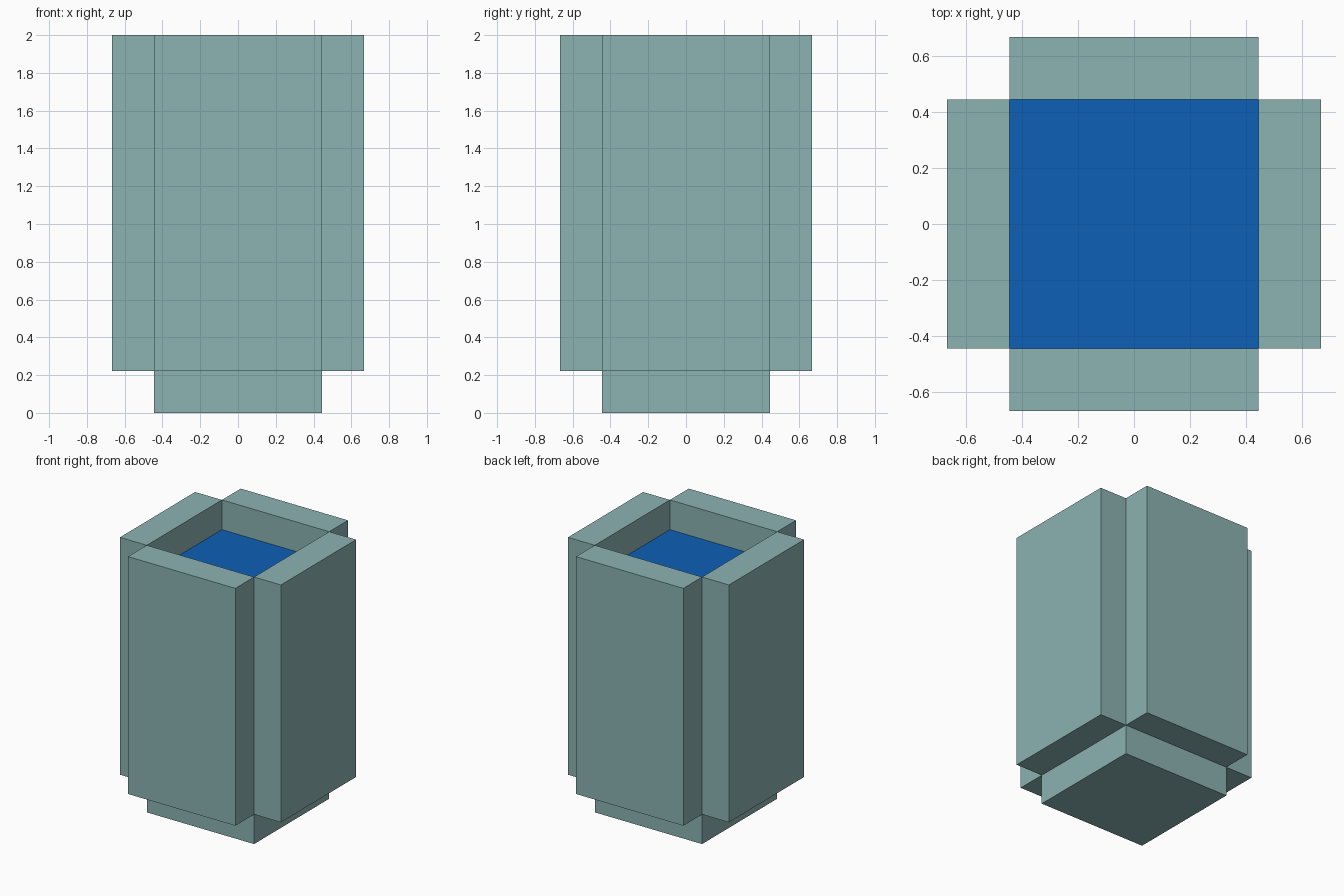
import bpy

if "Cube" in bpy.data.objects:
    bpy.data.objects.remove(bpy.data.objects["Cube"])

U = 2 / 9  # one block unit; the model is 9 units tall


def material(name, rgb):
    m = bpy.data.materials.new(name)
    m.diffuse_color = (*rgb, 1)
    m.use_nodes = True
    m.node_tree.nodes["Principled BSDF"].inputs["Base Color"].default_value = m.diffuse_color
    return m


teal = material("pale teal", (0.258, 0.451, 0.445))
blue = material("deep blue", (0.004, 0.115, 0.465))


def box(name, lo, hi, mat):
    """Box between two corners given in block units."""
    bpy.ops.mesh.primitive_cube_add(size=1)
    o = bpy.context.object
    o.name = name
    o.location = [(a + b) / 2 * U for a, b in zip(lo, hi)]
    o.scale = [(b - a) * U for a, b in zip(lo, hi)]
    bpy.ops.object.transform_apply(location=True, rotation=False, scale=True)
    o.data.materials.append(mat)
    return o


# Square base under the walls
box("base", (-2, -2, 0), (2, 2, 1), teal)

# Four wall slabs, meeting only along their inner corner edges
box("front_wall", (-2, -3, 1), (2, -2, 9), teal)
box("back_wall", (-2, 2, 1), (2, 3, 9), teal)
box("left_wall", (-3, -2, 1), (-2, 2, 9), teal)
box("right_wall", (2, -2, 1), (3, 2, 9), teal)

# Liquid surface one unit below the rim
bpy.ops.mesh.primitive_plane_add(size=4 * U, location=(0, 0, 8 * U))
liquid = bpy.context.object
liquid.name = "liquid_surface"
liquid.data.materials.append(blue)
